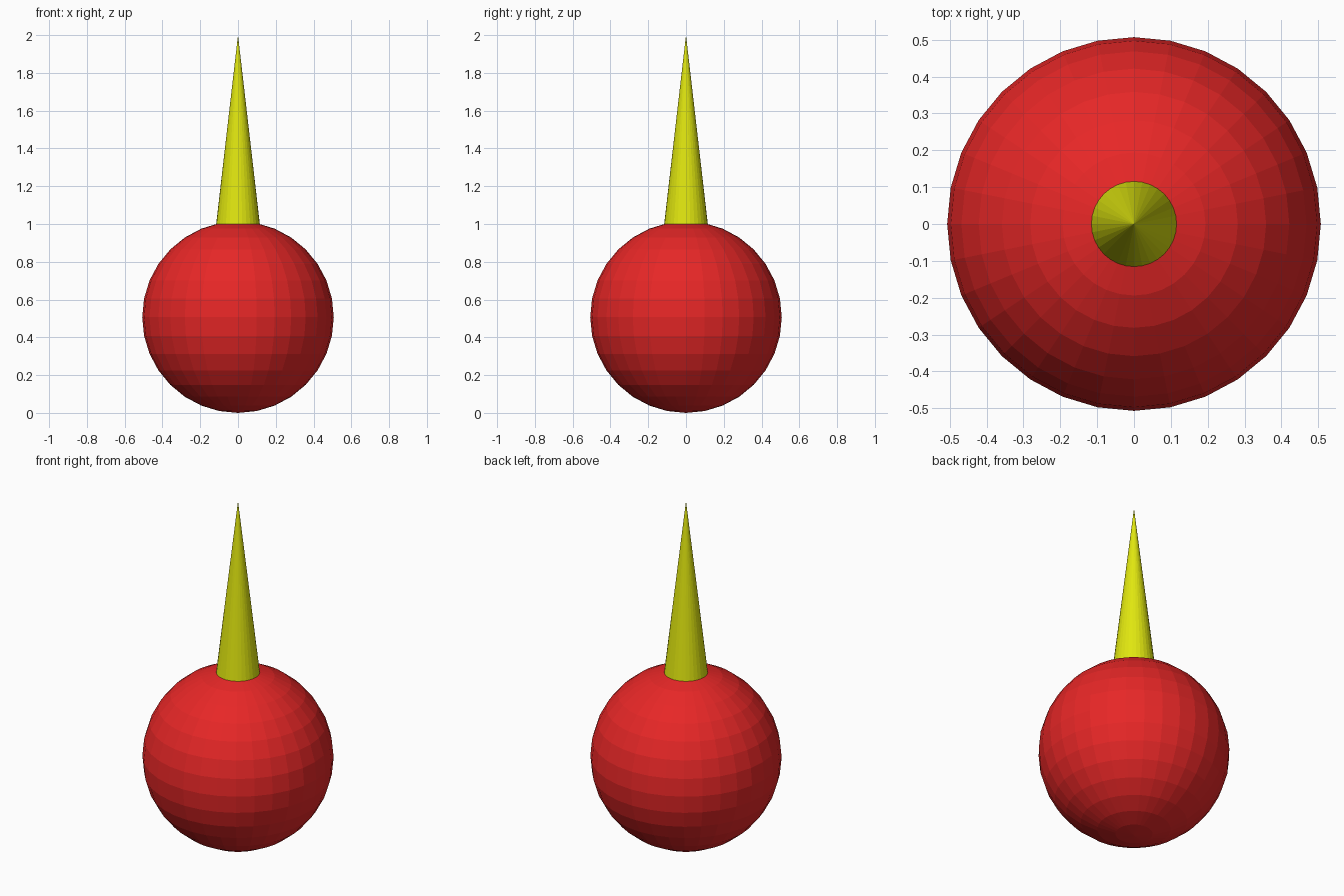
import bpy

if "Cube" in bpy.data.objects:
    bpy.data.objects.remove(bpy.data.objects["Cube"])

BALL_R = 0.507
TIP_Z = 2.0
SPIKE_BASE_Z = 0.985   # slightly sunk into the ball
SPIKE_SLOPE = 0.1155   # radius gained per unit below the tip


def finish(name, color):
    obj = bpy.context.object
    obj.name = name
    mat = bpy.data.materials.new(name + "_paint")
    mat.diffuse_color = (*color, 1.0)
    mat.use_nodes = True
    mat.node_tree.nodes["Principled BSDF"].inputs["Base Color"].default_value = mat.diffuse_color
    obj.data.materials.append(mat)
    return obj


# Faceted ball resting on the ground
bpy.ops.mesh.primitive_uv_sphere_add(segments=32, ring_count=16, radius=BALL_R,
                                     location=(0, 0, BALL_R))
finish("ball", (0.8, 0.02, 0.02))

# Tall thin spike on top of the ball
height = TIP_Z - SPIKE_BASE_Z
bpy.ops.mesh.primitive_cone_add(vertices=32, radius1=SPIKE_SLOPE * height, radius2=0,
                                depth=height,
                                location=(0, 0, SPIKE_BASE_Z + height / 2))
finish("spike", (0.75, 0.8, 0.005))
